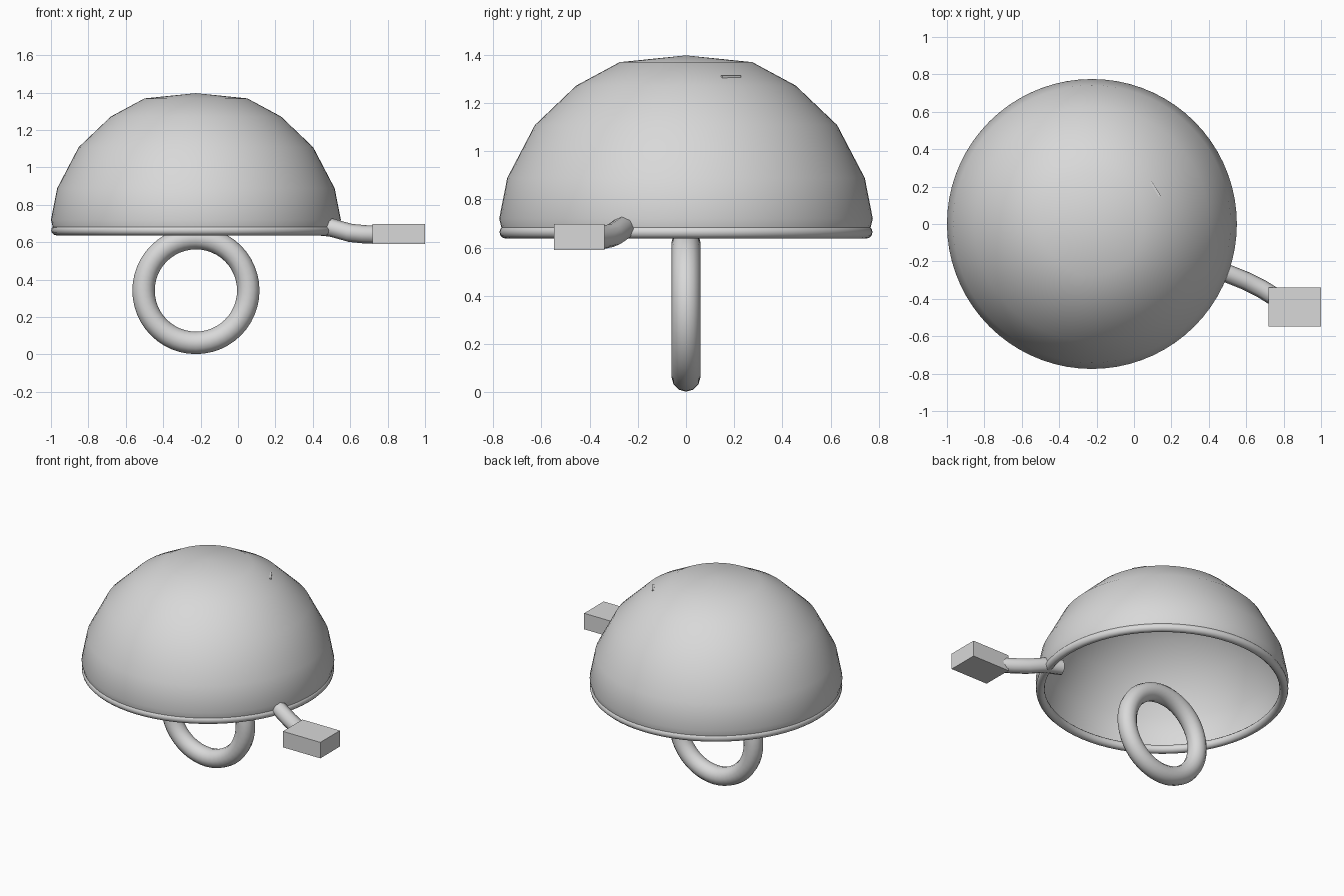
import bpy, bmesh, math

if "Cube" in bpy.data.objects:
    bpy.data.objects.remove(bpy.data.objects["Cube"])

CX = -0.225  # axis of the bell
metal = bpy.data.materials.new("light grey metal")
metal.diffuse_color = (0.69, 0.69, 0.69, 1)
metal.use_nodes = True
metal.node_tree.nodes["Principled BSDF"].inputs["Base Color"].default_value = metal.diffuse_color


def finish(ob, name, smooth=None):
    ob.name = name
    ob.data.materials.clear()
    ob.data.materials.append(metal)
    if smooth:
        bpy.ops.object.select_all(action='DESELECT')
        ob.select_set(True)
        bpy.context.view_layer.objects.active = ob
        bpy.ops.object.shade_smooth_by_angle(angle=math.radians(smooth))
    return ob


def lathe(name, profile, segs, smooth):
    """Revolve an (r, z) profile around the bell axis."""
    bm = bmesh.new()
    vs = [bm.verts.new((r, 0, z)) for r, z in profile]
    es = [bm.edges.new(p) for p in zip(vs, vs[1:])]
    bmesh.ops.spin(bm, geom=vs + es, axis=(0, 0, 1), cent=(0, 0, 0),
                   angle=2 * math.pi, steps=segs, use_duplicate=False)
    bmesh.ops.remove_doubles(bm, verts=bm.verts, dist=1e-4)
    bmesh.ops.recalc_face_normals(bm, faces=bm.faces)
    me = bpy.data.meshes.new(name)
    bm.to_mesh(me)
    bm.free()
    ob = bpy.data.objects.new(name, me)
    ob.location.x = CX
    bpy.context.collection.objects.link(ob)
    return finish(ob, name, smooth)


def box(name, loc, size, rot=(0, 0, 0)):
    bpy.ops.mesh.primitive_cube_add(size=1, location=loc, rotation=rot)
    ob = bpy.context.object
    ob.scale = size
    return finish(ob, name)


# Thin open dome
lathe("bell_dome", [(0, 1.397), (0.275, 1.369), (0.455, 1.272), (0.627, 1.108),
                    (0.742, 0.888), (0.775, 0.72), (0.763, 0.67)], 72, 45)

# Rolled rim
bpy.ops.mesh.primitive_torus_add(location=(CX, 0, 0.664), major_segments=72,
                                 minor_segments=12, major_radius=0.747,
                                 minor_radius=0.027)
finish(bpy.context.object, "bell_rim", 60)

# Clamp ring hanging below
bpy.ops.mesh.primitive_torus_add(location=(CX, 0, 0.342), major_segments=48,
                                 minor_segments=12, major_radius=0.28,
                                 minor_radius=0.06,
                                 rotation=(math.pi / 2, 0, 0))
finish(bpy.context.object, "clamp_ring", 60)

# Bent lever rod
path = [(0.385, -0.235, 0.69), (0.50, -0.265, 0.678), (0.60, -0.305, 0.65),
        (0.68, -0.345, 0.642), (0.76, -0.395, 0.64)]
cu = bpy.data.curves.new("lever_rod", 'CURVE')
cu.dimensions = '3D'
cu.bevel_depth = 0.049
cu.bevel_resolution = 2
cu.use_fill_caps = True
sp = cu.splines.new('POLY')
sp.points.add(len(path) - 1)
for p, co in zip(sp.points, path):
    p.co = (*co, 1)
rod = bpy.data.objects.new("lever_rod", cu)
bpy.context.collection.objects.link(rod)
bpy.ops.object.select_all(action='DESELECT')
rod.select_set(True)
bpy.context.view_layer.objects.active = rod
bpy.ops.object.convert(target='MESH')
finish(bpy.context.object, "lever_rod", 50)

# Thumb block and the small sliver on the dome
box("thumb_block", (0.86, -0.4435, 0.644), (0.28, 0.209, 0.108))
box("dome_sliver", (0.114, 0.187, 1.303), (0.09, 0.012, 0.02),
    (0, 0, math.atan2(-0.08, 0.05)))
